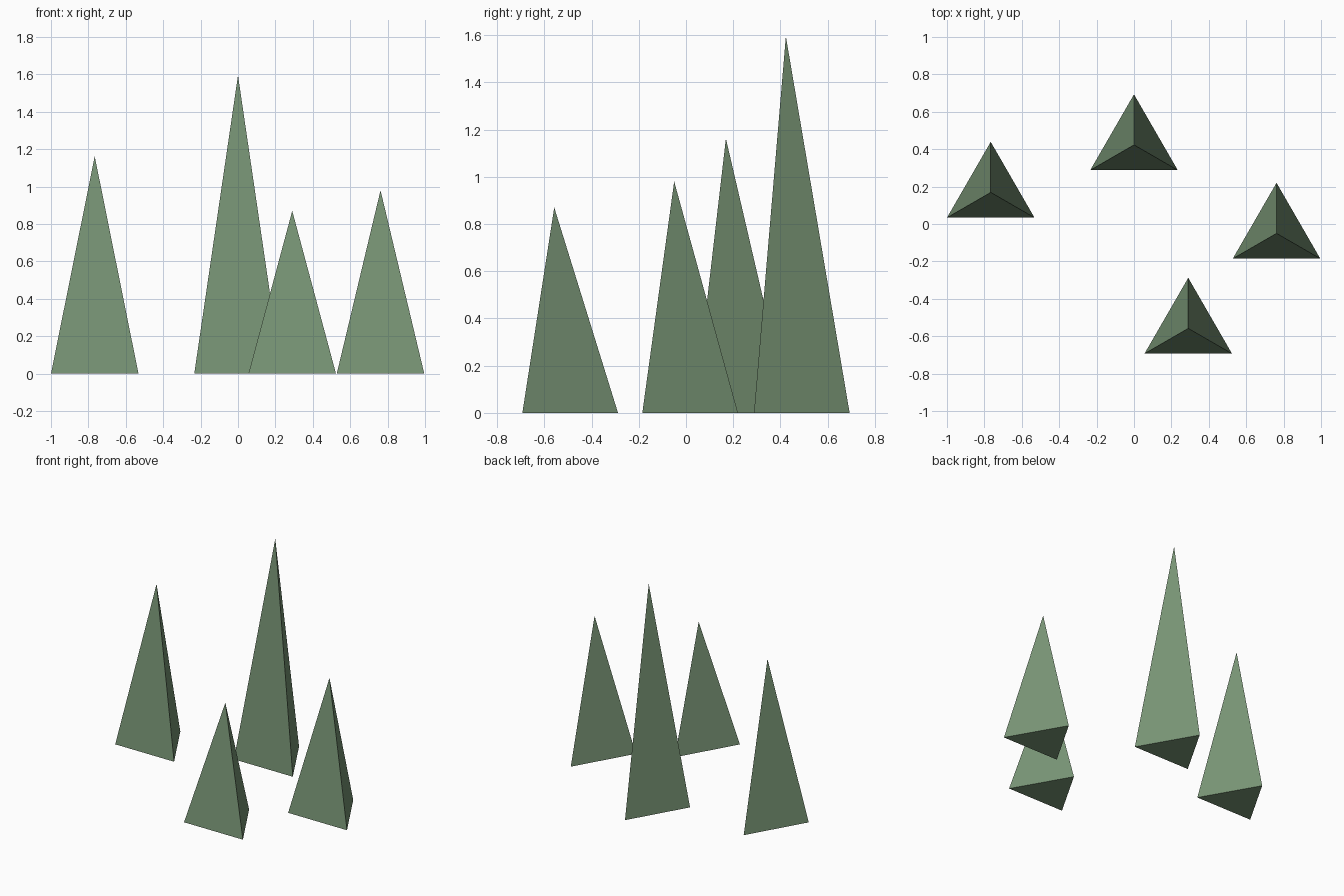
import bpy

if "Cube" in bpy.data.objects:
    bpy.data.objects.remove(bpy.data.objects["Cube"])

RADIUS = 0.27  # circumradius of the triangular base

green = bpy.data.materials.new("tree_green")
green.diffuse_color = (0.19, 0.30, 0.18, 1)
green.use_nodes = True
green.node_tree.nodes["Principled BSDF"].inputs["Base Color"].default_value = green.diffuse_color


def tree(name, x, y, height):
    """Low-poly tree: a three-sided cone with one base corner pointing back (+y)."""
    bpy.ops.mesh.primitive_cone_add(vertices=3, radius1=RADIUS, radius2=0,
                                    depth=height, location=(x, y, height / 2))
    obj = bpy.context.object
    obj.name = name
    obj.data.materials.append(green)


# Four trees of different heights
tree("left_tree", -0.766, 0.169, 1.162)
tree("tall_back_tree", 0.0, 0.423, 1.595)
tree("right_tree", 0.762, -0.05, 0.98)
tree("short_front_tree", 0.29, -0.558, 0.87)
